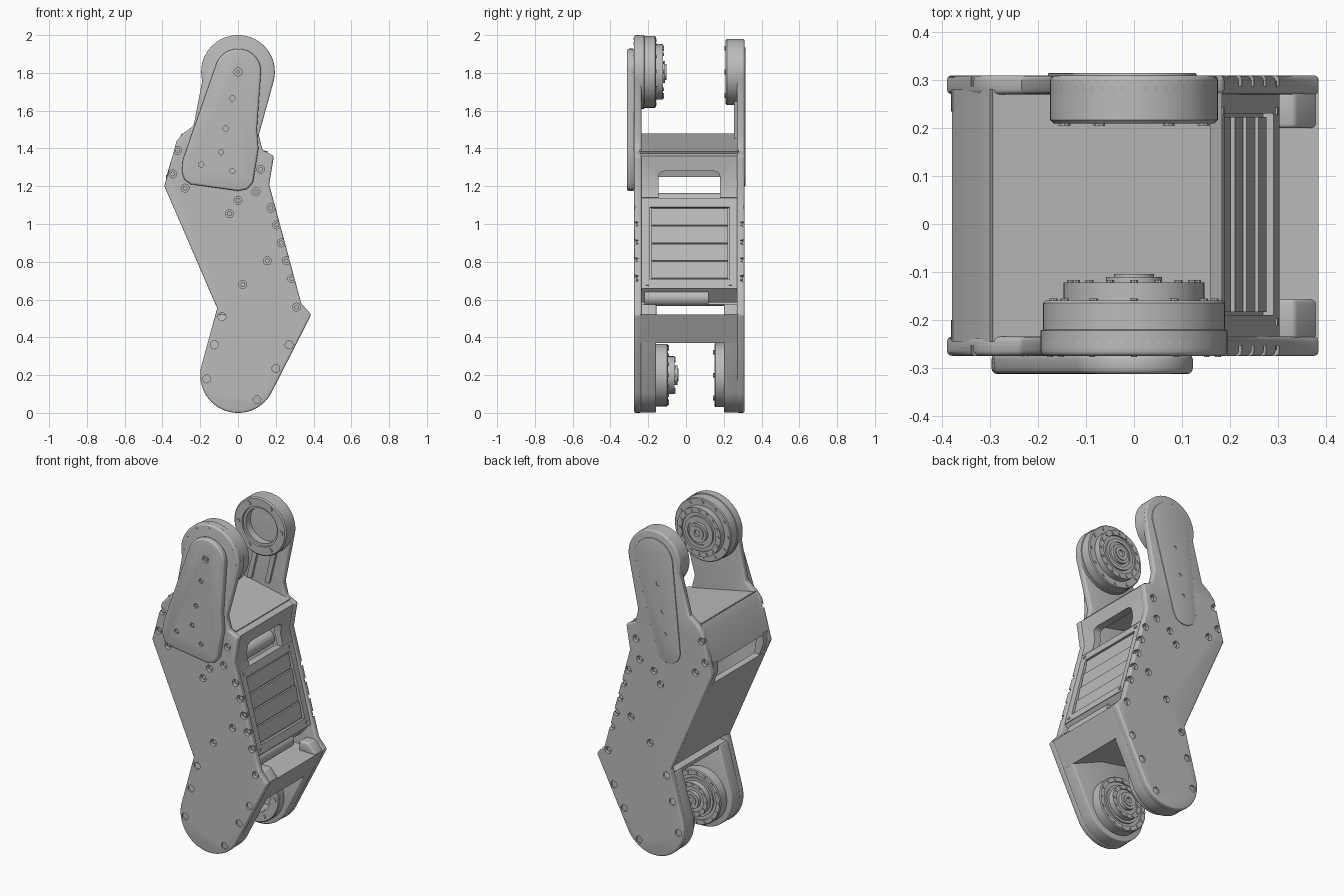
import bpy, bmesh
from math import sin, cos, radians, pi
from mathutils import Matrix, Vector

if "Cube" in bpy.data.objects:
    bpy.data.objects.remove(bpy.data.objects["Cube"])

GREY = (0.5, 0.5, 0.5, 1)
metal = bpy.data.materials.new("satin grey")
metal.use_nodes = True
metal.diffuse_color = GREY
metal.node_tree.nodes["Principled BSDF"].inputs["Base Color"].default_value = GREY


def finish(name, bm, bevel=0, smooth=True):
    bmesh.ops.recalc_face_normals(bm, faces=bm.faces)
    me = bpy.data.meshes.new(name)
    bm.to_mesh(me)
    bm.free()
    me.materials.append(metal)
    ob = bpy.data.objects.new(name, me)
    bpy.context.collection.objects.link(ob)
    bpy.ops.object.select_all(action="DESELECT")
    ob.select_set(True)
    bpy.context.view_layer.objects.active = ob
    if bevel:
        mod = ob.modifiers.new("edge", "BEVEL")
        mod.width, mod.segments, mod.limit_method = bevel, 3, "ANGLE"
        mod.angle_limit = radians(40)
        bpy.ops.object.modifier_apply(modifier="edge")
    if smooth:
        bpy.ops.object.shade_smooth_by_angle(angle=radians(32))
    return ob


def arc(cx, cz, r, a0, a1, n=28):
    angles = [radians(a0 + (a1 - a0) * i / n) for i in range(n + 1)]
    return [(cx + r * cos(a), cz + r * sin(a)) for a in angles]


def prism(name, outline, y0, y1, bevel=0):
    """Extrude an x-z outline along y."""
    bm = bmesh.new()
    face = bm.faces.new([bm.verts.new((x, y0, z)) for x, z in outline])
    out = bmesh.ops.extrude_face_region(bm, geom=[face])
    moved = [v for v in out["geom"] if isinstance(v, bmesh.types.BMVert)]
    bmesh.ops.translate(bm, verts=moved, vec=(0, y1 - y0, 0))
    return finish(name, bm, bevel)


def lathe(name, profile, z):
    """Spin (radius, y) points about a y axis at height z."""
    bm = bmesh.new()
    vs = [bm.verts.new((r, y, z)) for r, y in profile]
    edges = [bm.edges.new(pair) for pair in zip(vs, vs[1:])]
    bmesh.ops.spin(bm, geom=vs + edges, cent=(0, 0, z), axis=(0, 1, 0),
                   angle=2 * pi, steps=56)
    bmesh.ops.remove_doubles(bm, verts=bm.verts, dist=1e-5)
    return finish(name, bm)


def pins(name, points, r, y0, y1, sides=16):
    """One mesh of small cylinders along y."""
    bm = bmesh.new()
    for x, z in points:
        m = Matrix.Translation((x, (y0 + y1) / 2, z)) @ Matrix.Rotation(pi / 2, 4, "X")
        bmesh.ops.create_cone(bm, cap_ends=True, segments=sides, radius1=r, radius2=r,
                              depth=abs(y1 - y0), matrix=m)
    return finish(name, bm)


def box(name, lo, hi, bevel=0):
    bm = bmesh.new()
    lo, hi = Vector(lo), Vector(hi)
    m = Matrix.Translation((lo + hi) / 2) @ Matrix.Diagonal((*(hi - lo), 1))
    bmesh.ops.create_cube(bm, size=1, matrix=m)
    return finish(name, bm, bevel)


def cut(ob, cutter):
    cutter.hide_render = True
    mod = ob.modifiers.new("cut", "BOOLEAN")
    mod.object, mod.operation, mod.solver = cutter, "DIFFERENCE", "EXACT"
    bpy.ops.object.select_all(action="DESELECT")
    ob.select_set(True)
    bpy.context.view_layer.objects.active = ob
    bpy.ops.object.modifier_apply(modifier="cut")
    bpy.ops.object.shade_smooth_by_angle(angle=radians(32))
    bpy.data.objects.remove(cutter)


def ring(z, r, n):
    return arc(0, z, r, 0, 360 - 360 / n, n - 1)


LOW, TOP = 0.2, 1.805           # joint heights
LEFT_IN, RIGHT_IN = -0.235, 0.27  # inner faces of the side plates


# Side plates with screw holes
def side_outline(r):
    return (arc(0, LOW, 0.2, 165, 333)
            + [(0.388, 0.52), (0.335, 0.58), (0.165, 1.21), (0.19, 1.36), (0.13, 1.39), (0.11, 1.47)]
            + arc(0, TOP, r, -14, 194)
            + [(-0.235, 1.52), (-0.29, 1.48), (-0.325, 1.44), (-0.39, 1.2), (-0.11, 0.555)])


screws = [(-.32, 1.39), (-.345, 1.265), (-.28, 1.19), (.12, 1.29), (.095, 1.17), (0, 1.125),
          (.175, 1.085), (.205, .995), (.23, .9), (.255, .805), (.285, .71), (.025, .68),
          (.31, .56), (-.085, .51), (-.125, .36), (.27, .36), (.2, .235), (-.165, .18),
          (.1, .07), (-.045, 1.055), (.155, .805)]

for side, r, outer, inner, sign in (("front", 0.195, -0.275, LEFT_IN, 1),
                                    ("back", 0.175, 0.31, RIGHT_IN, -1)):
    plate = prism(side + "_side_plate", side_outline(r), outer, inner, 0.01)
    cut(plate, pins("screw_cutter", screws, 0.021, outer - 0.02 * sign, outer + 0.022 * sign))
    pins(side + "_screws", screws, 0.013, outer + 0.012 * sign, outer + 0.025 * sign, 8)

# Lower fork legs
fork = arc(0, LOW, 0.198, 165, 333) + [(0.383, 0.52), (-0.115, 0.52)]
prism("front_fork_leg", fork, -0.265, -0.158, 0.006)
back_leg = prism("back_fork_leg", fork, 0.2, 0.3, 0.006)
cut(back_leg, pins("bore_cutter", [(0, LOW)], 0.11, 0.15, 0.27, 48))

# Joint drives
lathe("upper_drive", [(0, -.262), (.185, -.262), (.195, -.255), (.195, -.222), (.19, -.22),
                      (.19, -.165), (.185, -.16), (.147, -.16), (.147, -.122), (.115, -.122),
                      (.115, -.132), (.095, -.132), (.095, -.122), (.075, -.122), (.075, -.128),
                      (.058, -.128), (.058, -.11), (.042, -.11), (.042, -.104), (.02, -.104),
                      (.02, -.118), (0, -.118)], TOP)
lathe("lower_drive", [(0, -.17), (.165, -.17), (.165, -.1), (.16, -.095), (.135, -.095),
                      (.135, -.105), (.115, -.105), (.115, -.095), (.1, -.095), (.1, -.06),
                      (.075, -.06), (.075, -.068), (.052, -.068), (.052, -.045), (.035, -.045),
                      (.035, -.04), (.018, -.04), (.018, -.055), (0, -.055)], LOW)
for name, z, r, n, y in (("upper_rim_bolts", TOP, .168, 12, -.155), ("upper_face_bolts", TOP, .131, 16, -.117),
                         ("lower_rim_bolts", LOW, .15, 16, -.09), ("lower_face_bolts", LOW, .088, 12, -.056)):
    pins(name, ring(z, r, n), 0.009, y - 0.015, y, 10)

# Bearing housings on the back side
lathe("upper_bearing", [(0, .27), (.105, .27), (.105, .225), (.12, .225), (.12, .21), (.168, .21),
                        (.175, .217), (.175, .3), (0, .3)], TOP)
lathe("lower_bearing", [(.11, .21), (.11, .15), (.165, .15), (.17, .155), (.17, .21), (.11, .21)], LOW)
pins("upper_bearing_bolts", ring(TOP, .145, 6), 0.013, 0.204, 0.215, 10)
pins("lower_bearing_bolts", ring(LOW, .14, 6), 0.012, 0.144, 0.155, 10)

# Front drive cover and the raised back panel
cover = prism("front_cover", arc(0, TOP, 0.123, 5, 165, 20)
              + [(-.292, 1.34), (-.297, 1.28), (-.285, 1.235), (-.25, 1.21), (.0, 1.175), (.05, 1.185),
                 (.08, 1.22), (.108, 1.4), (.1, 1.5)], -0.313, -0.27, 0.012)
dots = [(-.03, 1.665), (-.065, 1.505), (-.09, 1.38), (-.195, 1.315), (-.03, 1.28)]
cut(cover, pins("dot_cutter", dots, 0.014, -0.33, -0.302))
cut(cover, pins("pivot_cutter", [(0, TOP)], 0.021, -0.33, -0.298))
pins("cover_screws", dots + [(0, TOP)], 0.009, -0.309, -0.297, 8)
panel = prism("back_raised_panel", arc(0, TOP, 0.13, -8, 172, 20)
              + arc(-0.1, 1.28, 0.08, 172, 352, 14), 0.3, 0.315, 0.003)
cut(panel, pins("dot_cutter", dots[:3], 0.012, 0.306, 0.33))
pins("disc_dots", arc(0, TOP, 0.175, 0, 180, 6), 0.006, -0.277, -0.27, 8)

# Ribs inside the back upper arm
for i, x in enumerate((-0.12, 0.0)):
    prism(f"arm_rib_{i}", [(x, 1.45), (x + .03, 1.45), (x + .08, 1.66), (x + .05, 1.66)], 0.255, 0.275)

# Upper housing: sloping deck, rear wall and window frame
prism("top_deck", [(-.3, 1.48), (-.29, 1.45), (.14, 1.355), (.16, 1.385)], LEFT_IN - .01, RIGHT_IN + .01)
prism("rear_wall", [(-.295, 1.48), (-.322, 1.44), (-.38, 1.25), (-.35, 1.25), (-.295, 1.43), (-.27, 1.46)],
      LEFT_IN - .01, RIGHT_IN + .01)
frame = prism("window_frame", [(.13, 1.385), (.184, 1.36), (.16, 1.21), (.178, 1.14), (.14, 1.13), (.12, 1.21)],
              LEFT_IN - .01, RIGHT_IN + .01)
cut(frame, box("window_cutter", (-.1, -.145, 1.05), (.4, .18, 1.28), 0.03))

# Rear sloping panel with side cheeks at the gap
prism("rear_panel", [(-.355, 1.12), (-.115, .565), (-.085, .575), (-.325, 1.13)], LEFT_IN - .01, RIGHT_IN + .01)
for name, y0, y1 in (("rear_cheek_front", LEFT_IN - .01, -.2), ("rear_cheek_back", .235, RIGHT_IN + .01)):
    prism(name, [(-.38, 1.26), (-.382, 1.2), (-.35, 1.11), (-.32, 1.12), (-.34, 1.26)], y0, y1)

# Slatted side panel, placed along the sloping edge
start, end = Vector((0.183, 1.14)), Vector((0.309, 0.66))
run = end - start
normal = Vector((-run.y, run.x)).normalized()


def slope_bar(name, t0, t1, y0, y1, d0, d1, d2=None):
    pts = [start + run * t0 + normal * d0, start + run * t0 + normal * d1,
           start + run * t1 + normal * (d1 if d2 is None else d2), start + run * t1 + normal * d0]
    return prism(name, [tuple(p) for p in pts], y0, y1)


slope_bar("panel_base", 0, 1, -.24, .275, -.07, -.028)
slope_bar("panel_rim_top", 0, .1, -.24, .275, -.03, -.006)
slope_bar("panel_rim_bottom", .9, 1, -.24, .275, -.03, -.006)
slope_bar("panel_rim_front", .1, .9, -.24, -.19, -.03, -.006)
slope_bar("panel_rim_back", .1, .9, .23, .275, -.03, -.006)
for i in range(4):
    slope_bar(f"panel_slat_{i}", .115 + i * .195, .295 + i * .195, -.183, .223, -.03, -.012, -.018)
for i, (t, y) in enumerate([(.05, -.205), (.05, .235), (.95, -.205), (.95, .235)]):
    slope_bar(f"panel_screw_{i}", t - .015, t + .015, y - .008, y + .008, -.01, -.002)

# Lower bay: under-cover, cross tube and fork bridge
prism("bay_cover", [(.3, .66), (.235, .585), (.2, .6), (.25, .69)], LEFT_IN, RIGHT_IN)
prism("fork_bridge", [(.385, .52), (.308, .37), (.1, .46), (-.11, .5), (-.11, .522)], -.24, .28)
for name, y0, y1 in (("bridge_lug_front", -.24, -.157), ("bridge_lug_back", .2, .28)):
    prism(name, [(.383, .515), (.335, .575), (.27, .575), (.27, .515)], y0, y1, 0.008)
pins("cross_tube", [(.25, .61)], 0.045, -.22, .12, 32)
pins("upper_cross_tube", [(.02, 1.12)], 0.045, -.23, .26, 32)
